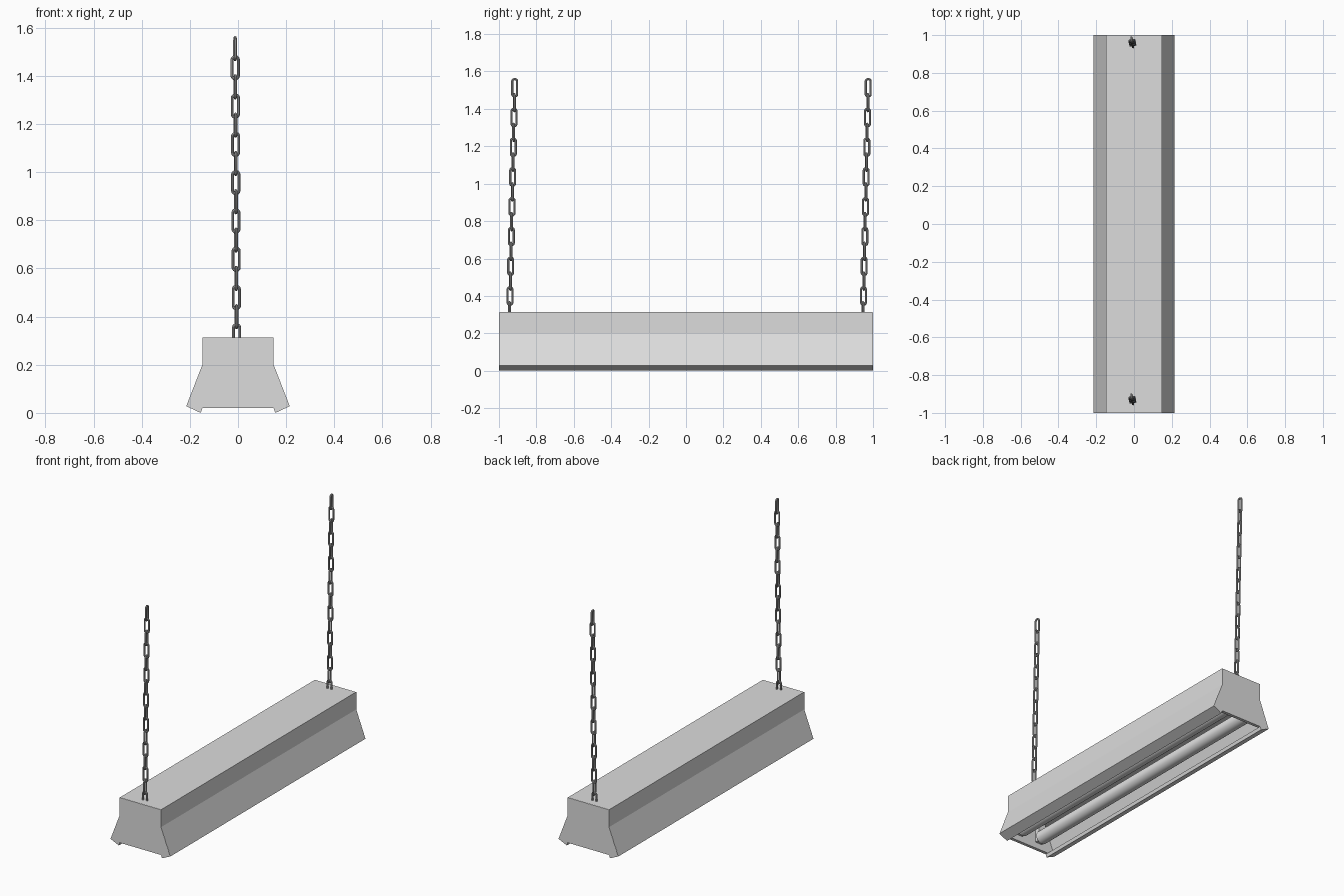
import bpy, bmesh, math
from mathutils import Matrix, Vector

if "Cube" in bpy.data.objects:
    bpy.data.objects.remove(bpy.data.objects["Cube"])


def material(name, v):
    m = bpy.data.materials.new(name)
    m.diffuse_color = (v, v, v, 1)
    m.use_nodes = True
    m.node_tree.nodes["Principled BSDF"].inputs["Base Color"].default_value = m.diffuse_color
    return m


PAINT = material("light grey paint", 0.72)
GLASS = material("tube white", 0.76)
STEEL = material("chain steel", 0.42)


def make_object(name, bm, mat):
    bmesh.ops.recalc_face_normals(bm, faces=bm.faces)
    me = bpy.data.meshes.new(name)
    bm.to_mesh(me)
    bm.free()
    me.materials.append(mat)
    ob = bpy.data.objects.new(name, me)
    bpy.context.collection.objects.link(ob)
    return ob


def smooth(ob):
    bpy.ops.object.select_all(action='DESELECT')
    ob.select_set(True)
    bpy.context.view_layer.objects.active = ob
    bpy.ops.object.shade_smooth_by_angle(angle=math.radians(40))


def extrude_profile(name, pts, y0, y1, mat):
    """Closed x-z outline swept along y."""
    bm = bmesh.new()
    face = bm.faces.new([bm.verts.new((x, y0, z)) for x, z in pts])
    res = bmesh.ops.extrude_face_region(bm, geom=[face])
    verts = [g for g in res["geom"] if isinstance(g, bmesh.types.BMVert)]
    bmesh.ops.translate(bm, verts=verts, vec=(0, y1 - y0, 0))
    return make_object(name, bm, mat)


def mirrored(half):
    return half + [(-x, z) for x, z in reversed(half)]


# Open-bottomed housing with inward-turned lips
outer = [(0.148, 0.313), (0.148, 0.2), (0.215, 0.028), (0.155, 0.0)]
inner = [(0.148, 0.02), (0.19, 0.04), (0.136, 0.18)]
half = outer + inner
extrude_profile("housing", mirrored(half), -0.998, 0.998, PAINT)

# End caps close the housing at both ends
cap = [(0.148, 0.312), (0.148, 0.2), (0.214, 0.028), (0.155, 0.001), (0.148, 0.02)]
for side, name in ((-1, "front_end_cap"), (1, "back_end_cap")):
    extrude_profile(name, mirrored(cap), side * 0.98, side * 1.0, PAINT)

# Two lamp tubes with a socket at each end
for x, name in ((-0.075, "left"), (0.075, "right")):
    bm = bmesh.new()
    bmesh.ops.create_cone(bm, cap_ends=True, segments=32, radius1=0.042, radius2=0.042, depth=1.9,
                          matrix=Matrix.Translation((x, 0, 0.085)) @ Matrix.Rotation(math.pi / 2, 4, 'X'))
    smooth(make_object(name + "_lamp_tube", bm, GLASS))
    for s, end in ((-1, "front"), (1, "back")):
        sock = [(x - 0.025, 0.06), (x + 0.025, 0.06), (x + 0.025, 0.185), (x - 0.025, 0.185)]
        extrude_profile(f"{name}_{end}_socket", sock, s * 0.945, s * 0.982, PAINT)


def add_link(bm, centre, turn, ring=0.0135, wire=0.006, stretch=0.033, n=16, k=8):
    """Ring of wire pulled out into a long chain link."""
    place = Matrix.Translation(centre) @ Matrix.Rotation(turn, 4, 'Z')
    loops = []
    for i in range(n):
        a = 2 * math.pi * (i + 0.5) / n
        shift = math.copysign(stretch, math.sin(a))
        loop = []
        for j in range(k):
            b = 2 * math.pi * j / k
            r = ring + wire * math.cos(b)
            p = Vector((r * math.cos(a), wire * math.sin(b), r * math.sin(a) + shift))
            loop.append(bm.verts.new(place @ p))
        loops.append(loop)
    for i in range(n):
        p, q = loops[i], loops[(i + 1) % n]
        for j in range(k):
            bm.faces.new((p[j], q[j], q[(j + 1) % k], p[(j + 1) % k]))


# Hanging chains, leaning slightly backwards, links turned alternately
LINKS = 16
for y, name in ((-0.943, "front_chain"), (0.947, "back_chain")):
    bm = bmesh.new()
    for i in range(LINKS):
        t = i / (LINKS - 1)
        centre = Vector((-0.006 - 0.006 * t, y + 0.027 * t, 0.32 + 1.193 * t))
        add_link(bm, centre, math.radians(8) + (i % 2) * math.pi / 2)
    smooth(make_object(name, bm, STEEL))
